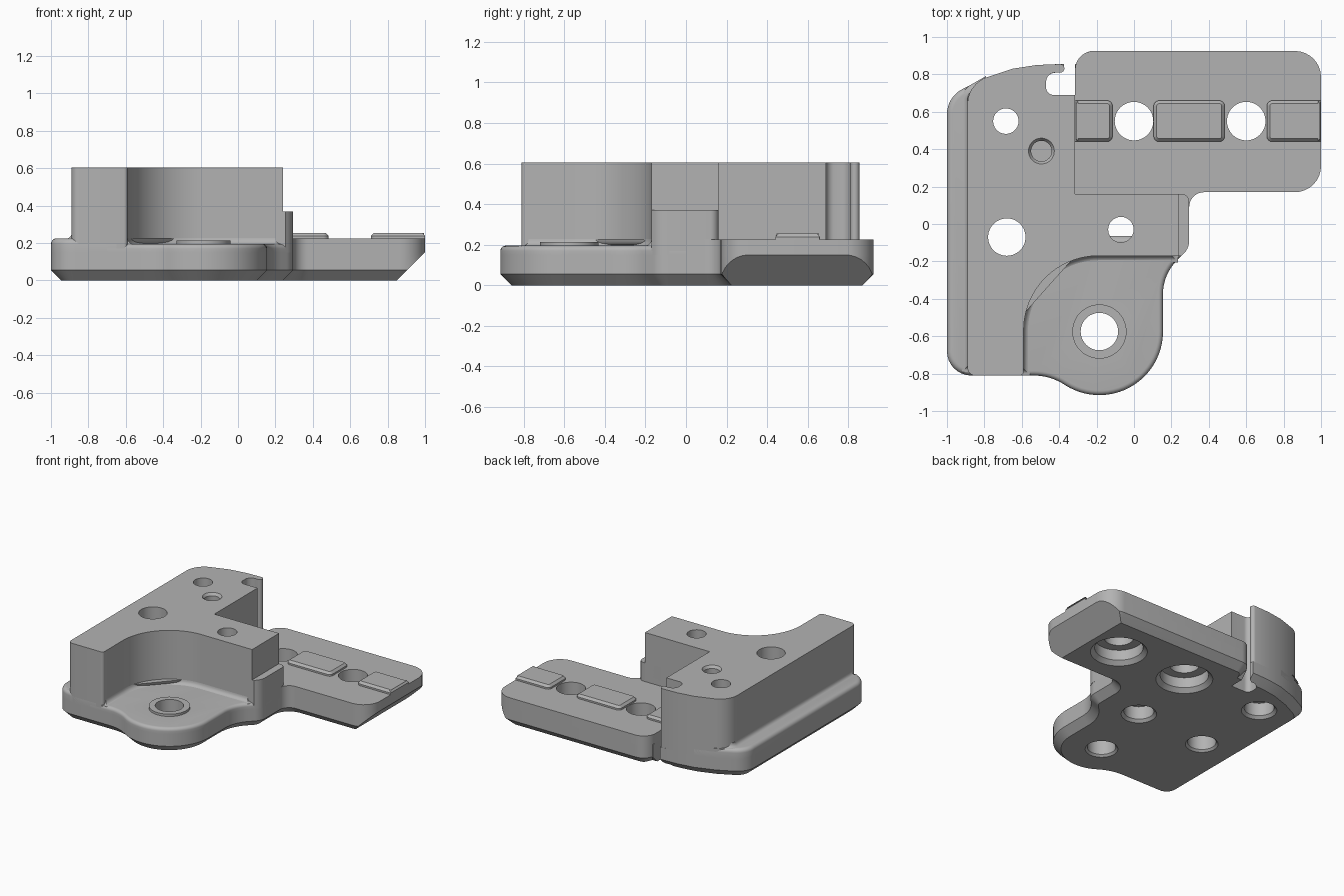
import bpy, bmesh, math

cube = bpy.data.objects.get("Cube")
if cube:
    bpy.data.objects.remove(cube, do_unlink=True)

grey = bpy.data.materials.new("plain grey")
grey.use_nodes = True
colour = (0.45, 0.45, 0.45, 1)
grey.diffuse_color = colour
grey.node_tree.nodes["Principled BSDF"].inputs["Base Color"].default_value = colour


def arc(cx, cy, r, a0, a1, n=16):
    """Points along an arc, angles in degrees."""
    angles = [math.radians(a0 + (a1 - a0) * i / n) for i in range(n + 1)]
    return [(cx + r * math.cos(a), cy + r * math.sin(a)) for a in angles]


def rounded(corners, n=8):
    """Closed outline; a corner with a third value is rounded by that radius."""
    out = []
    for i, c in enumerate(corners):
        if len(c) == 2:
            out.append(c)
            continue
        x, y, r = c
        p, q = corners[i - 1], corners[(i + 1) % len(corners)]
        a = math.atan2(p[1] - y, p[0] - x)
        b = math.atan2(q[1] - y, q[0] - x)
        half = ((b - a + math.pi) % (2 * math.pi) - math.pi) / 2
        d = r / math.sin(abs(half))
        cx, cy = x + d * math.cos(a + half), y + d * math.sin(a + half)
        sweep = (math.pi / 2 - abs(half)) * math.copysign(1, half)
        mid = a + half + math.pi
        for k in range(n + 1):
            t = mid + sweep * (1 - 2 * k / n) * -1
            t = mid - (t - mid)
            out.append((cx + r * math.cos(t), cy + r * math.sin(t)))
        # order the arc so it starts on the side of the previous corner
        seg = out[-n - 1:]
        if math.dist(seg[0], p[:2]) > math.dist(seg[-1], p[:2]):
            out[-n - 1:] = seg[::-1]
    return out


def inset(points, d):
    """Move a counter-clockwise outline inwards by d."""
    if d == 0:
        return points
    out = []
    for i, (x, y) in enumerate(points):
        (px, py), (qx, qy) = points[i - 1], points[(i + 1) % len(points)]
        l1, l2 = math.hypot(x - px, y - py), math.hypot(qx - x, qy - y)
        n1 = ((py - y) / l1, (x - px) / l1)
        n2 = ((y - qy) / l2, (qx - x) / l2)
        k = d / max(0.3, 1 + n1[0] * n2[0] + n1[1] * n2[1])
        out.append((x + k * (n1[0] + n2[0]), y + k * (n1[1] + n2[1])))
    return out


def add_object(name, bm):
    bmesh.ops.recalc_face_normals(bm, faces=bm.faces)
    mesh = bpy.data.meshes.new(name)
    bm.to_mesh(mesh)
    bm.free()
    mesh.materials.append(grey)
    obj = bpy.data.objects.new(name, mesh)
    bpy.context.scene.collection.objects.link(obj)
    return obj


def stack(bm, outlines):
    """Skin a list of (outline, z) with equal point counts into a solid."""
    rings = [[bm.verts.new((x, y, z)) for x, y in pts] for pts, z in outlines]
    n = len(rings[0])
    for lo, hi in zip(rings, rings[1:]):
        for i in range(n):
            j = (i + 1) % n
            bm.faces.new((lo[i], lo[j], hi[j], hi[i]))
    bm.faces.new(rings[0][::-1])
    bm.faces.new(rings[-1])


def solid(name, corners, levels):
    """Solid from an outline and (z, inset) levels."""
    bm = bmesh.new()
    pts = rounded(corners)
    stack(bm, [(inset(pts, d), z) for z, d in levels])
    return add_object(name, bm)


def round_top(z0, z1, r, n=5):
    ts = [math.pi / 2 * i / n for i in range(n + 1)]
    return [(z0, 0)] + [(z1 - r + r * math.sin(t), r * (1 - math.cos(t))) for t in ts]


def cove(z, r, n=5):
    ts = [math.pi / 2 * i / n for i in range(n + 1)]
    return [(z + r * (1 - math.cos(t)), -r * (1 - math.sin(t))) for t in ts]


SPLIT, LOBE, DECK, TOP = 0.15, 0.195, 0.225, 0.605
lobe_edge = [(-0.447, -0.81, 0.3)] + arc(-0.185, -0.575, 0.34, 237, 360, 24) + [
    (0.155, -0.27, 0.25), (0.295, -0.13, 0.12)]
arm_edge = [(0.295, 0.17, 0.08), (1, 0.17, 0.14), (1, 0.925, 0.14)]
back_edge = [(-0.52, 0.85), (-0.65, 0.83), (-0.8, 0.78)]
bay = arc(-0.19, -0.57, 0.4, 180, 90, 24)

# Lower slab with chamfered underside
foundation = solid("foundation", [(-1, -0.81, 0.13)] + lobe_edge + arm_edge
                   + arc(-0.215, 0.825, 0.1, 90, 162, 8) + [(-0.4, 0.855)]
                   + back_edge + [(-1, 0.68, 0.15)],
                   [(0, 0.055), (0.055, 0), (SPLIT, 0)])

# Large slope under the free end of the arm
bm = bmesh.new()
bm.from_mesh(foundation.data)
cut = bmesh.ops.bisect_plane(bm, geom=bm.verts[:] + bm.edges[:] + bm.faces[:],
                             plane_co=(0.85, 0, 0), plane_no=(1, 0, -1), clear_outer=True)
rim = [e for e in cut["geom_cut"] if isinstance(e, bmesh.types.BMEdge)]
bmesh.ops.holes_fill(bm, edges=[e for e in bm.edges if e.is_boundary], sides=0)
bmesh.ops.recalc_face_normals(bm, faces=bm.faces)
bm.to_mesh(foundation.data)
bm.free()

# Upper layers
arm_plate = solid("arm_plate", [(-0.315, 0), (0.295, 0)] + arm_edge + [(-0.315, 0.925, 0.1)],
                  [(SPLIT, 0), (DECK, 0)])
lobe = solid("lobe_deck", [(-0.7, -0.81)] + lobe_edge + [(0.295, 0.1), (-0.7, 0.1)],
             round_top(SPLIT, LOBE, 0.025))
ledge = solid("side_ledge", [(-1, -0.81, 0.13), (-0.65, -0.81), (-0.65, 0.83), (-0.8, 0.78),
                             (-1, 0.68, 0.15)], round_top(SPLIT, DECK, 0.03))
tower = solid("tall_body", [(-0.89, -0.81, 0.04), (-0.59, -0.81, 0.02)] + bay
              + [(0.24, -0.17), (0.24, 0.16), (-0.315, 0.16), (-0.315, 0.69),
                 (-0.47, 0.69, 0.04), (-0.47, 0.81, 0.05)]
              + arc(-0.395, 0.832, 0.023, -90, 90, 8) + back_edge + [(-0.89, 0.73, 0.15)],
              [(SPLIT, 0), (TOP, 0)])
step = solid("side_step", [(0.1, -0.17), (0.255, -0.17), (0.295, -0.13, 0.1),
                           (0.295, 0.16, 0.04), (0.1, 0.16)], [(SPLIT, 0), (0.37, 0)])
boss = solid("lobe_boss", arc(-0.185, -0.575, 0.145, 0, 352.5, 47), [(0.18, 0), (0.213, 0)])

# Soft coves where walls meet the decks
solid("bay_cove", [(-0.62, -0.775), (-0.59, -0.775)] + bay + [(0.2, -0.17), (0.2, -0.1),
      (-0.25, -0.1), (-0.62, -0.5)], cove(LOBE - 0.002, 0.035))
solid("ledge_cove", [(-0.89, -0.76), (-0.82, -0.76), (-0.82, 0.74), (-0.89, 0.7, 0.06)],
      cove(DECK - 0.002, 0.03))

# Raised pads on the arm
for i, (x0, x1) in enumerate([(-0.315, -0.115), (0.105, 0.485), (0.71, 1.0)]):
    ra = 0.03 if i > 0 else 0.005
    rb = 0.03 if i < 2 else 0.005
    solid(f"arm_pad_{i + 1}", [(x0, 0.44, ra), (x1, 0.44, rb), (x1, 0.66, rb), (x0, 0.66, ra)],
          [(0.22, 0), (0.238, 0), (0.255, 0.016)])

# Holes, each a turned profile of (radius, z)
bm = bmesh.new()


def hole(x, y, profile):
    stack(bm, [(arc(x, y, r, 0, 352.5, 47), z) for r, z in profile])


for x in (0, 0.6):
    hole(x, 0.55, [(0.22, -0.02), (0.17, 0.03), (0.17, 0.11), (0.103, 0.111), (0.103, 0.7)])
for x, y in ((-0.685, 0.55), (-0.07, -0.03)):
    hole(x, y, [(0.145, -0.02), (0.105, 0.02), (0.105, 0.12), (0.068, 0.121), (0.068, 0.7)])
for x, y in ((-0.68, -0.07), (-0.185, -0.575)):
    hole(x, y, [(0.135, -0.02), (0.1, 0.015), (0.1, 0.7)])
hole(-0.495, 0.39, [(0.055, 0.3), (0.055, 0.585), (0.083, 0.625)])
holes = add_object("hole_cutter", bm)
slot = solid("slot_cutter", [(-0.315, 0.69), (-0.315, 1), (-0.375, 1), (-0.375, 0.82),
                             (-0.395, 0.809), (-0.47, 0.809, 0.05), (-0.47, 0.69, 0.04)],
             [(-0.1, 0), (0.4, 0)])

cuts = [(o, holes) for o in (foundation, arm_plate, lobe, ledge, tower, boss)]
for obj, cutter in cuts + [(foundation, slot)]:
    mod = obj.modifiers.new("cut", 'BOOLEAN')
    mod.operation, mod.solver, mod.object = 'DIFFERENCE', 'EXACT', cutter
graph = bpy.context.evaluated_depsgraph_get()
graph.update()
for obj in (foundation, arm_plate, lobe, ledge, tower, boss):
    mesh = bpy.data.meshes.new_from_object(obj.evaluated_get(graph))
    obj.modifiers.clear()
    obj.data = mesh
for cutter in (holes, slot):
    bpy.data.objects.remove(cutter, do_unlink=True)

# Smooth curves, sharp edges
for obj in bpy.context.scene.objects:
    if obj.type == 'MESH':
        bpy.ops.object.select_all(action='DESELECT')
        obj.select_set(True)
        bpy.context.view_layer.objects.active = obj
        bpy.ops.object.shade_smooth_by_angle(angle=math.radians(30))
